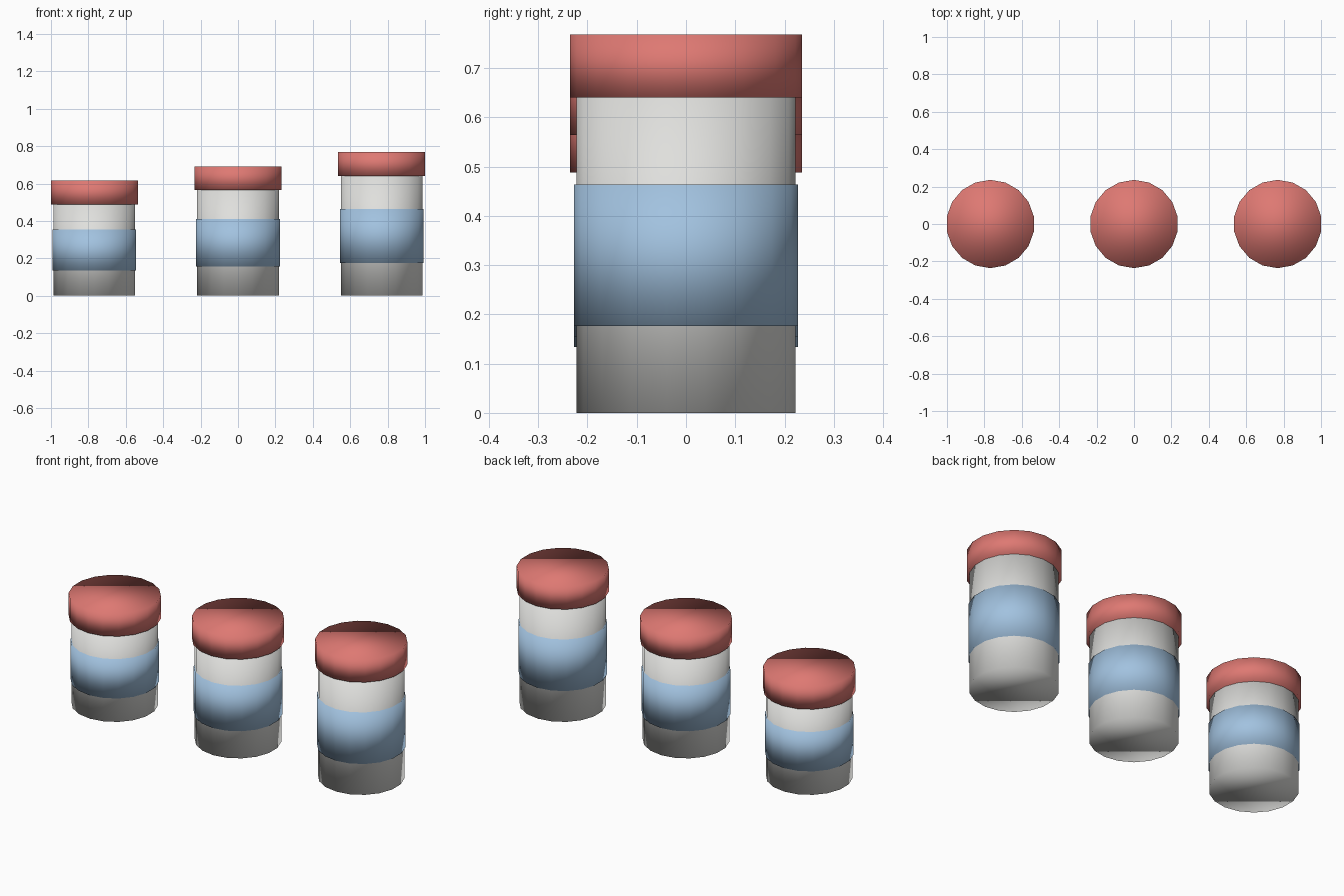
import bpy

cube = bpy.data.objects.get("Cube")
if cube:
    bpy.data.objects.remove(cube, do_unlink=True)

SIDES = 18
LID_HEIGHT = 0.128


def make_material(name, rgb):
    mat = bpy.data.materials.new(name)
    mat.use_nodes = True
    mat.diffuse_color = (*rgb, 1)
    mat.node_tree.nodes["Principled BSDF"].inputs["Base Color"].default_value = (*rgb, 1)
    return mat


def drum(name, x, bottom, top, radius, mat):
    """Closed, softly shaded cylinder between two heights."""
    bpy.ops.mesh.primitive_cylinder_add(
        vertices=SIDES, radius=radius, depth=top - bottom,
        location=(x, 0, (bottom + top) / 2))
    obj = bpy.context.object
    obj.name = name
    obj.data.materials.append(mat)
    bpy.ops.object.shade_smooth()
    return obj


white = make_material("jar white", (0.74, 0.74, 0.72))
blue = make_material("label blue", (0.36, 0.54, 0.74))
red = make_material("lid red", (0.73, 0.19, 0.17))

# Row of three jars, growing taller from right to left
for size, x, height in (("small", -0.768, 0.488),
                        ("medium", 0, 0.564),
                        ("large", 0.768, 0.64)):
    drum(size + "_jar_body", x, 0, height, 0.222, white)
    drum(size + "_jar_label", x, height * 0.275, height * 0.725, 0.227, blue)
    drum(size + "_jar_lid", x, height, height + LID_HEIGHT, 0.236, red)
